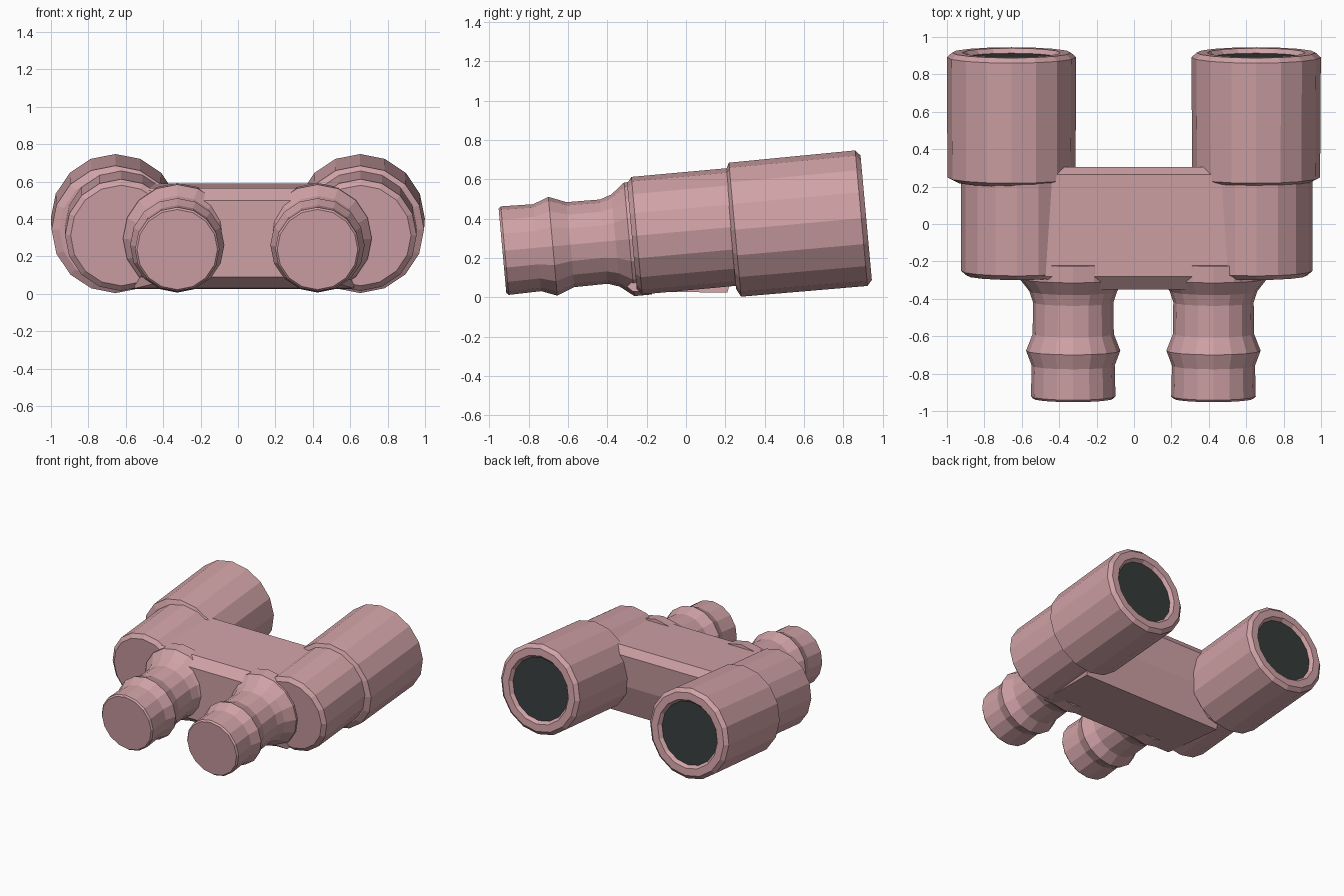
import bpy, bmesh, math
from mathutils import Matrix, Vector

if "Cube" in bpy.data.objects:
    bpy.data.objects.remove(bpy.data.objects["Cube"])

TILT = Matrix.Rotation(math.radians(5.2), 4, 'X')   # whole model leans up to the rear
AXIS_Z = 0.322                                       # height of the optical axis at y = 0
SIDES = 16


def material(name, rgb):
    m = bpy.data.materials.new(name)
    m.diffuse_color = (*rgb, 1)
    m.use_nodes = True
    m.node_tree.nodes["Principled BSDF"].inputs["Base Color"].default_value = m.diffuse_color
    return m


PINK = material("dusty_pink", (0.63, 0.36, 0.38))
DARK = material("dark_glass", (0.035, 0.045, 0.044))


def finish(bm, name, mats):
    bmesh.ops.recalc_face_normals(bm, faces=bm.faces)
    me = bpy.data.meshes.new(name)
    bm.to_mesh(me)
    bm.free()
    for m in mats:
        me.materials.append(m)
    ob = bpy.data.objects.new(name, me)
    bpy.context.collection.objects.link(ob)
    return ob


def lathe(name, x, profile, lift=0.0, end_glass=False):
    """Turned part along the tilted axis; profile is (distance along axis, radius)."""
    bm = bmesh.new()
    rings = []
    for t, r in profile:
        ring = []
        for i in range(SIDES):
            a = 2 * math.pi * i / SIDES
            p = TILT @ Vector((r * math.cos(a), t, r * math.sin(a) + lift))
            ring.append(bm.verts.new(p + Vector((x, 0, AXIS_Z))))
        rings.append(ring)
    for a, b in zip(rings, rings[1:]):
        for i in range(SIDES):
            j = (i + 1) % SIDES
            bm.faces.new((a[i], a[j], b[j], b[i]))
    bm.faces.new(rings[0])
    cap = bm.faces.new(rings[-1])
    if end_glass:
        cap.material_index = 1
    return finish(bm, name, [PINK, DARK] if end_glass else [PINK])


# profiles: (position along axis, radius)
OBJECTIVE = [(0.228, 0.30), (0.25, 0.342), (0.895, 0.346), (0.92, 0.318),
             (0.92, 0.262), (0.895, 0.242)]
BODY = [(-0.275, 0.27), (-0.25, 0.30), (0.26, 0.30)]
EYEPIECE = [(-0.937, 0.215), (-0.925, 0.226), (-0.76, 0.222), (-0.68, 0.252),
            (-0.59, 0.217), (-0.42, 0.215), (-0.36, 0.235), (-0.29, 0.29), (-0.2, 0.29)]

# barrels and eyepieces (the eyepieces sit slightly to the right)
for side, obj_x, body_x, eye_x in (("left", -0.655, -0.625, -0.325),
                                   ("right", 0.653, 0.655, 0.425)):
    lathe(side + "_objective_barrel", obj_x, OBJECTIVE, end_glass=True)
    lathe(side + "_body_barrel", body_x, BODY, lift=0.015)
    lathe(side + "_eyepiece", eye_x, EYEPIECE)

# bridge: side profile (y, z, left x, right x), narrowing at the front
BRIDGE = [(-0.28, 0.565, -0.52, 0.58), (-0.35, 0.50, -0.30, 0.40),
          (-0.345, 0.09, -0.30, 0.40), (-0.27, 0.03, -0.55, 0.62),
          (0.21, 0.025, -0.60, 0.62), (0.285, 0.28, -0.60, 0.62),
          (0.305, 0.53, -0.60, 0.62), (0.265, 0.59, -0.55, 0.58)]
bm = bmesh.new()
left = [bm.verts.new((l, y, z)) for y, z, l, r in BRIDGE]
right = [bm.verts.new((r, y, z)) for y, z, l, r in BRIDGE]
n = len(BRIDGE)
for i in range(n):
    j = (i + 1) % n
    bm.faces.new((left[i], left[j], right[j], right[i]))
bm.faces.new(left)
bm.faces.new(right)
finish(bm, "bridge", [PINK])
